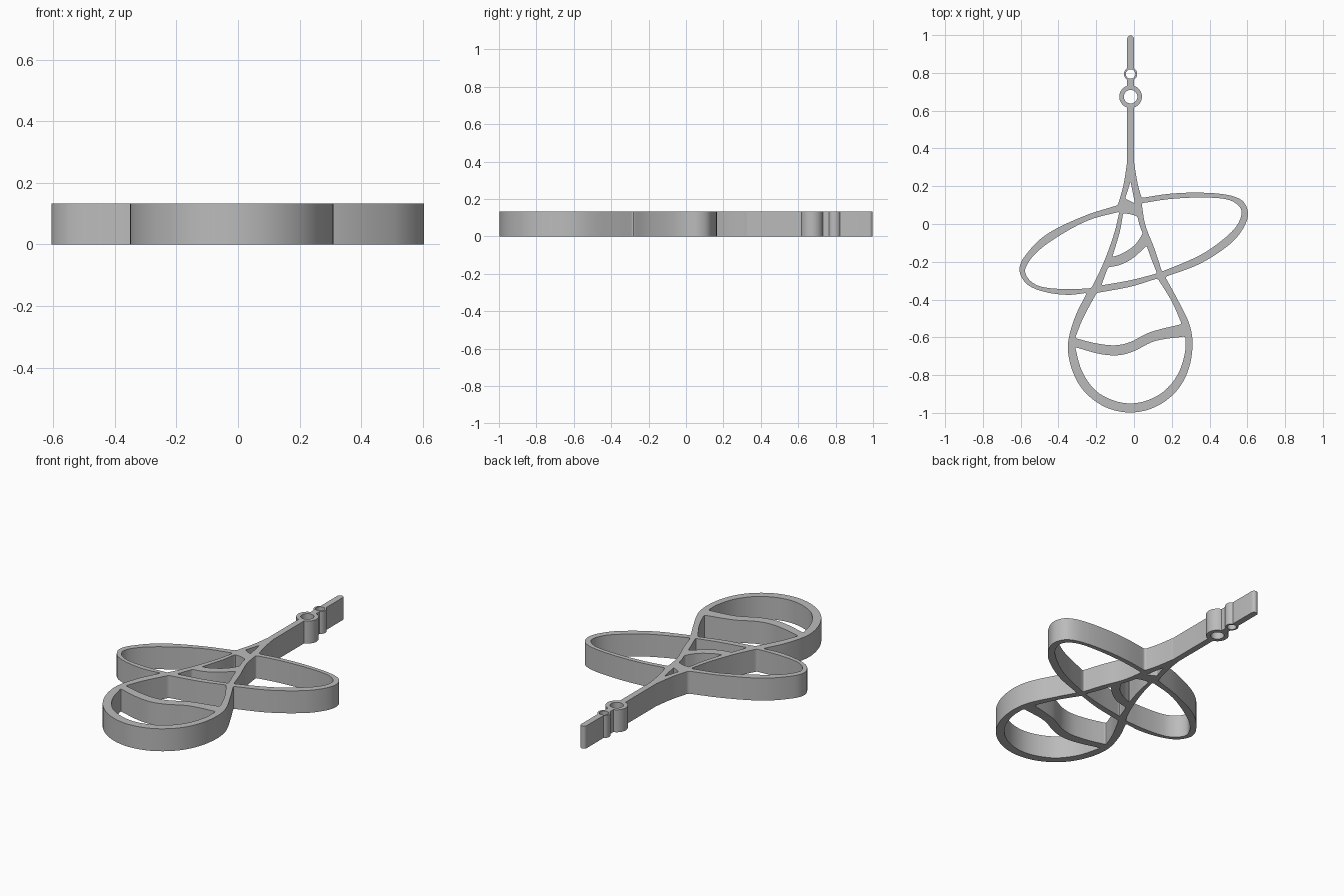
import bpy, math
from mathutils import Vector

if "Cube" in bpy.data.objects:
    bpy.data.objects.remove(bpy.data.objects["Cube"])

HEIGHT = 0.133
AXIS = -0.018      # x of the stem centre line
STEM_W = 0.018     # half width of the stem


def smooth(points, steps=6):
    """Centripetal-like smooth curve through the points, ends included."""
    p = [Vector(q) for q in points]
    if len(p) == 2:
        return p
    p = [2 * p[0] - p[1]] + p + [2 * p[-1] - p[-2]]
    out = []
    for a, b, c, d in zip(p, p[1:], p[2:], p[3:]):
        length = (c - b).length
        m0 = (c - a) / ((b - a).length + length) * length
        m1 = (d - b) / ((d - c).length + length) * length
        for i in range(steps):
            t = i / steps
            out.append(b * (2*t**3 - 3*t**2 + 1) + m0 * (t**3 - 2*t**2 + t)
                       + c * (3*t**2 - 2*t**3) + m1 * (t**3 - t**2))
    return out + [p[-2]]


def add_loop(curve, points):
    spline = curve.splines.new('POLY')
    spline.points.add(len(points) - 1)
    for sp, q in zip(spline.points, points):
        sp.co = (q[0], q[1], 0, 1)
    spline.use_cyclic_u = True


def outline(*pieces, r=0.012):
    """Closed loop of smooth pieces; each piece starts at a slightly rounded corner."""
    runs = [smooth(list(pc) + [pieces[(i + 1) % len(pieces)][0]]) for i, pc in enumerate(pieces)]
    out = []
    for i, run in enumerate(runs):
        corner, before, after = run[0], runs[i - 1][-2], run[1]
        a, b = [corner + (q - corner).normalized() * min(r, 0.8 * (q - corner).length)
                for q in (before, after)]
        for k in range(5):
            t = k / 4
            out.append(a * (1-t)**2 + corner * 2*t*(1-t) + b * t*t)
        out += run[1:-1]
    return out


def arc(cy, r, a0, a1, n=16):
    return [(AXIS + r * math.cos(a0 + (a1 - a0) * i / n), cy + r * math.sin(a0 + (a1 - a0) * i / n))
            for i in range(n + 1)]


curve = bpy.data.curves.new("pendant_profile", 'CURVE')
curve.dimensions = '2D'
curve.fill_mode = 'BOTH'
curve.extrude = HEIGHT / 2

# Stem with two rings and a rounded tip: right side, then mirrored
RINGS = [(0.674, 0.060, 0.036), (0.794, 0.035, 0.025)]
right = [(AXIS + STEM_W, 0.33)]
for cy, ro, ri in RINGS:
    a = math.acos(STEM_W / ro)
    right += arc(cy, ro, -a, a)
right += arc(0.98, STEM_W, 0, math.pi / 2, 6)
left = [(2 * AXIS - x, y) for x, y in reversed(right[:-1])]

# Outer silhouette: left oval, lower drop, right oval, joined by the stem
body = outline(
    [(-0.036, 0.33), (-0.055, 0.21)],
    [(-0.085, 0.10), (-0.27, 0.04), (-0.47, -0.06), (-0.585, -0.18), (-0.606, -0.25),
     (-0.565, -0.32), (-0.47, -0.36), (-0.35, -0.375)],
    [(-0.25, -0.365), (-0.315, -0.50), (-0.35, -0.645), (-0.325, -0.78), (-0.26, -0.89),
     (-0.15, -0.97), (-0.02, -0.998), (0.11, -0.97), (0.22, -0.89), (0.285, -0.78),
     (0.31, -0.645), (0.293, -0.53), (0.22, -0.38)],
    [(0.165, -0.28), (0.35, -0.21), (0.51, -0.105), (0.58, -0.02), (0.604, 0.055),
     (0.577, 0.12), (0.5, 0.153), (0.35, 0.166), (0.19, 0.16)],
    [(0.04, 0.138), (0.018, 0.22)],
    [(0.0, 0.33)])
body = [q for q in body if q.y < 0.325]
add_loop(curve, body + right + left)
for cy, ro, ri in RINGS:
    add_loop(curve, arc(cy, ri, 0, 2 * math.pi, 32)[:-1])

# Openings: small apex triangle
add_loop(curve, outline([(-0.018, 0.225)], [(-0.047, 0.135)], [(0.005, 0.108)], r=0.008))
# Pocket above the inner swoosh
add_loop(curve, outline(
    [(-0.058, 0.055), (-0.025, 0.053)], [(0.018, 0.04), (0.028, 0.0)],
    [(0.046, -0.052), (0.005, -0.11), (-0.06, -0.155)], [(-0.115, -0.175), (-0.075, -0.04)]))
# Left oval opening
add_loop(curve, outline(
    [(-0.077, 0.065), (-0.105, -0.05), (-0.163, -0.21)],
    [(-0.225, -0.34), (-0.35, -0.345), (-0.49, -0.332), (-0.555, -0.295), (-0.576, -0.24),
     (-0.52, -0.155), (-0.4, -0.065), (-0.24, 0.02)]))
# Right oval opening
add_loop(curve, outline(
    [(0.04, 0.11), (0.19, 0.132), (0.375, 0.14), (0.51, 0.125), (0.568, 0.075),
     (0.55, 0.0), (0.48, -0.075), (0.35, -0.165)],
    [(0.148, -0.252), (0.11, -0.135), (0.06, -0.005)]))
# Pocket below the inner swoosh
add_loop(curve, outline(
    [(-0.138, -0.23), (-0.07, -0.215), (-0.005, -0.18)], [(0.067, -0.115), (0.09, -0.18)],
    [(0.122, -0.262), (-0.02, -0.298)], [(-0.173, -0.325)]))
# Drop openings above and below the wave
add_loop(curve, outline(
    [(-0.198, -0.365), (-0.27, -0.5)],
    [(-0.312, -0.604), (-0.2, -0.632), (-0.1, -0.642), (-0.02, -0.625), (0.085, -0.573)],
    [(0.253, -0.53), (0.2, -0.41)], [(0.125, -0.288), (-0.02, -0.332)]))
add_loop(curve, outline(
    [(-0.312, -0.652), (-0.18, -0.688), (-0.085, -0.695), (-0.005, -0.675), (0.11, -0.62)],
    [(0.272, -0.595), (0.27, -0.68), (0.235, -0.79), (0.165, -0.88), (0.075, -0.932),
     (-0.02, -0.95), (-0.115, -0.932), (-0.205, -0.88), (-0.275, -0.78)]))

# Turn the profile into a solid mesh
pendant = bpy.data.objects.new("looped_pendant", curve)
bpy.context.collection.objects.link(pendant)
pendant.location.z = HEIGHT / 2
grey = bpy.data.materials.new("plain grey")
grey.diffuse_color = (0.5, 0.5, 0.5, 1)
grey.use_nodes = True
grey.node_tree.nodes["Principled BSDF"].inputs["Base Color"].default_value = grey.diffuse_color
curve.materials.append(grey)
bpy.context.view_layer.objects.active = pendant
pendant.select_set(True)
bpy.ops.object.convert(target='MESH')
bpy.ops.object.mode_set(mode='EDIT')
bpy.ops.mesh.select_all(action='SELECT')
bpy.ops.mesh.remove_doubles(threshold=0.0002)
bpy.ops.mesh.normals_make_consistent(inside=False)
bpy.ops.object.mode_set(mode='OBJECT')
bpy.ops.object.shade_smooth_by_angle(angle=math.radians(30))
